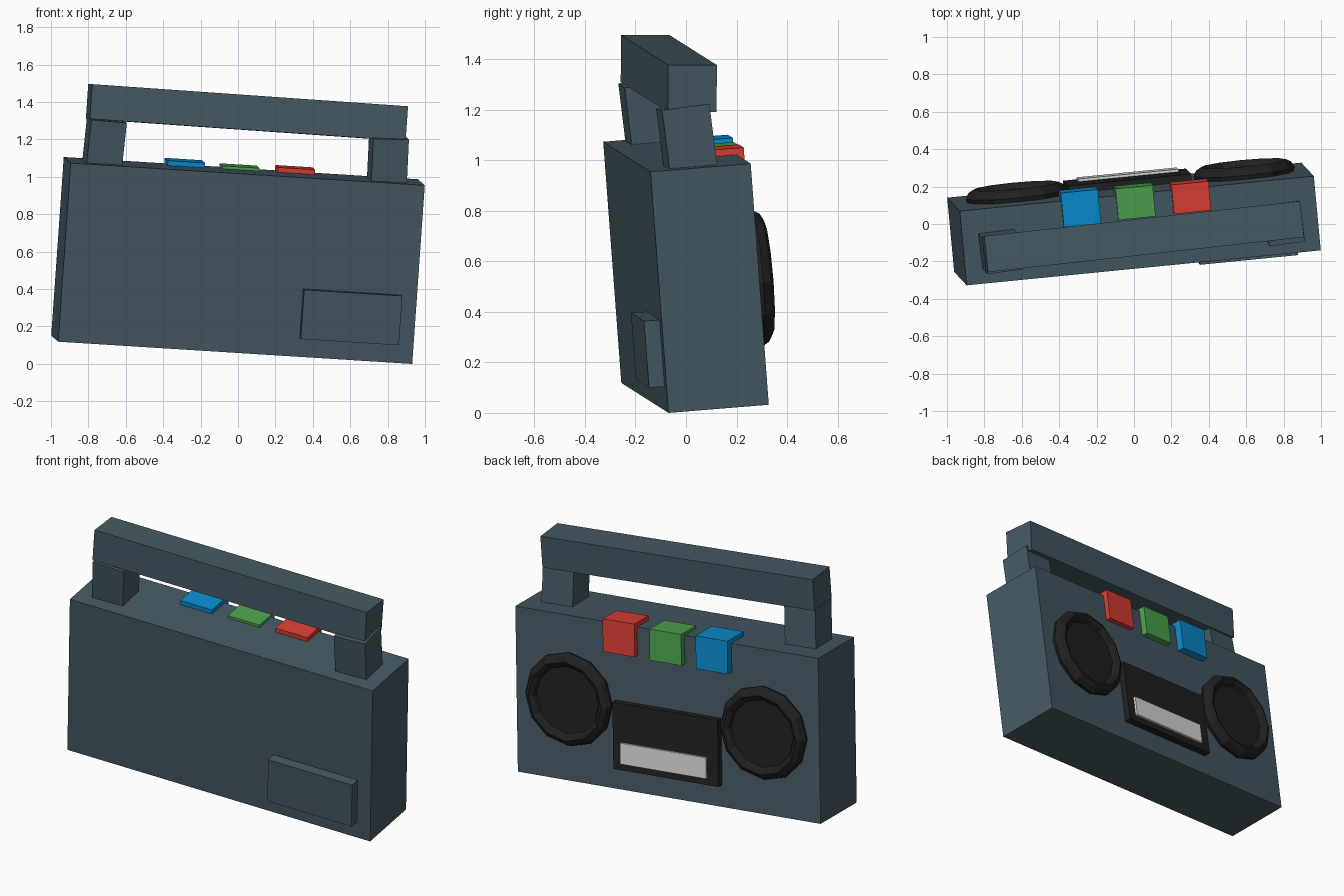
import bpy, bmesh, math
from mathutils import Matrix, Vector, Euler

if "Cube" in bpy.data.objects:
    bpy.data.objects.remove(bpy.data.objects["Cube"])


def material(name, rgb):
    lin = [(c / 255 / 12.92) if c < 10 else ((c / 255 + 0.055) / 1.055) ** 2.4 for c in rgb]
    m = bpy.data.materials.new(name)
    m.use_nodes = True
    m.diffuse_color = (*lin, 1)
    m.node_tree.nodes["Principled BSDF"].inputs["Base Color"].default_value = (*lin, 1)
    return m


slate = material("slate grey", (70, 90, 100))
black = material("soft black", (33, 33, 33))
pale = material("pale grey", (222, 222, 222))
blue = material("blue", (10, 141, 209))
green = material("green", (76, 165, 78))
red = material("red", (220, 63, 53))

# The whole radio is tipped slightly; parts are built about the body centre
TILT = Matrix.Translation((0, 0, 0.553)) @ Euler((0.0812, 0.0624, 0.0985)).to_matrix().to_4x4()


def finish(name, bm, mat, local=Matrix()):
    bmesh.ops.recalc_face_normals(bm, faces=bm.faces)
    mesh = bpy.data.meshes.new(name)
    bm.to_mesh(mesh)
    bm.free()
    mesh.materials.append(mat)
    ob = bpy.data.objects.new(name, mesh)
    bpy.context.scene.collection.objects.link(ob)
    ob.matrix_world = TILT @ local
    return ob


def box(name, low, high, mat, rot=(0, 0, 0)):
    low, high = Vector(low), Vector(high)
    bm = bmesh.new()
    bmesh.ops.create_cube(bm, size=1)
    bmesh.ops.scale(bm, vec=high - low, verts=bm.verts)
    local = Matrix.Translation((low + high) / 2) @ Euler(rot).to_matrix().to_4x4()
    return finish(name, bm, mat, local)


# Body and the battery cover on the front
box("body", (-0.953, -0.2, -0.48), (0.953, 0.2, 0.48), slate)
box("battery_cover", (0.34, -0.262, -0.38), (0.868, -0.19, -0.115), slate)

# Handle bar on two legs that lean inwards
box("handle_bar", (-0.86, -0.105, 0.702), (0.843, 0.089, 0.888), slate, (-0.0825, 0.008, 0.011))
for side, name in ((-1, "right_handle_leg"), (1, "left_handle_leg")):
    x = side * 0.763
    box(name, (x - 0.096, -0.123, 0.45), (x + 0.096, 0.067, 0.715), slate,
        (0.05, -side * 0.03, 0.03))


# Buttons folded over the top back edge
def button(name, x, front, back, top, mat):
    profile = [(front, 0.47), (front, top), (back, top), (back, 0.315), (0.19, 0.315), (0.19, 0.47)]
    bm = bmesh.new()
    face = bm.faces.new([bm.verts.new((x - 0.1, y, z)) for y, z in profile])
    ext = bmesh.ops.extrude_face_region(bm, geom=[face])
    bmesh.ops.translate(bm, vec=(0.2, 0, 0),
                        verts=[g for g in ext["geom"] if isinstance(g, bmesh.types.BMVert)])
    finish(name, bm, mat)


button("blue_button", -0.307, 0.062, 0.245, 0.506, blue)
button("green_button", -0.012, 0.07, 0.238, 0.496, green)
button("red_button", 0.287, 0.073, 0.23, 0.506, red)


# Speakers: a rounded rim around a recessed disc
RIM = [(0.262, 0.19), (0.272, 0.222), (0.255, 0.252), (0.23, 0.266), (0.208, 0.254), (0.196, 0.234)]
SIDES = 12


def speaker(name, x):
    bm = bmesh.new()
    rings = []
    for r, y in RIM:
        rings.append([bm.verts.new((x + r * math.sin(a), y, r * math.cos(a)))
                      for a in (i * math.tau / SIDES for i in range(SIDES))])
    for a, b in zip(rings, rings[1:]):
        for i in range(SIDES):
            j = (i + 1) % SIDES
            bm.faces.new((a[i], a[j], b[j], b[i]))
    bm.faces.new(rings[0])
    bm.faces.new(rings[-1])
    finish(name, bm, black)


speaker("left_speaker", 0.613)
speaker("right_speaker", -0.613)

# Cassette door and its window
box("cassette_door", (-0.335, 0.19, -0.352), (0.327, 0.24, 0.035), black)
box("cassette_window", (-0.265, 0.23, -0.312), (0.276, 0.254, -0.19), pale)
